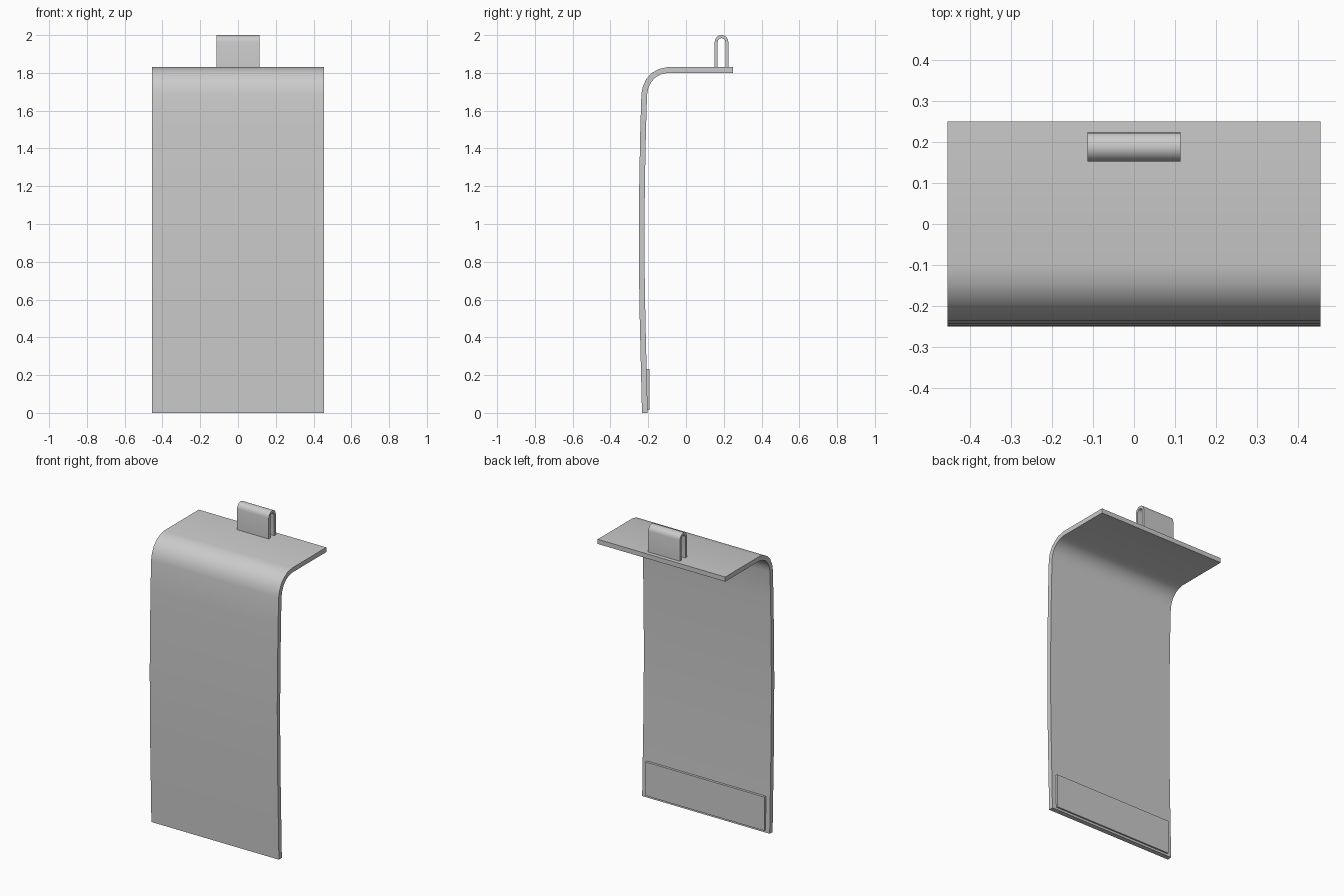
import bpy, bmesh
from math import pi, sin, cos
from mathutils import Vector

if "Cube" in bpy.data.objects:
    bpy.data.objects.remove(bpy.data.objects["Cube"])


def offset(path, t):
    """Offset an open (y, z) path to its right-hand side by t."""
    pts = [Vector(p) for p in path]
    out = []
    for i, p in enumerate(pts):
        dirs = []
        if i > 0:
            dirs.append((p - pts[i - 1]).normalized())
        if i < len(pts) - 1:
            dirs.append((pts[i + 1] - p).normalized())
        normals = [Vector((d.y, -d.x)) for d in dirs]
        n = sum(normals, Vector((0, 0))).normalized()
        out.append(p + n * (t / n.dot(normals[0])))
    return out


def extrude_strip(name, path, t, half):
    """Sheet of thickness t following a side path, extruded across x."""
    inner = offset(path, t)
    bm = bmesh.new()
    rings = []
    for x in (-half, half):
        rings.append(([bm.verts.new((x, p[0], p[1])) for p in path],
                      [bm.verts.new((x, p[0], p[1])) for p in inner]))
    (lo, li), (ro, ri) = rings
    for i in range(len(path) - 1):
        j = i + 1
        bm.faces.new((lo[i], ro[i], ro[j], lo[j]))
        bm.faces.new((li[i], li[j], ri[j], ri[i]))
        bm.faces.new((lo[i], lo[j], li[j], li[i]))
        bm.faces.new((ro[i], ri[i], ri[j], ro[j]))
    for k in (0, -1):
        bm.faces.new((lo[k], li[k], ri[k], ro[k]))
    bmesh.ops.recalc_face_normals(bm, faces=bm.faces)
    mesh = bpy.data.meshes.new(name)
    bm.to_mesh(mesh)
    bm.free()
    ob = bpy.data.objects.new(name, mesh)
    bpy.context.collection.objects.link(ob)
    bpy.context.view_layer.objects.active = ob
    ob.select_set(True)
    bpy.ops.object.shade_smooth_by_angle(angle=pi / 5)
    ob.select_set(False)
    return ob


# Curved cover panel: bowed front, rounded bend, flat top flange
panel_path = [(-0.233, 0), (-0.239, 0.25), (-0.245, 0.5), (-0.249, 0.75),
              (-0.25, 1.0), (-0.247, 1.25), (-0.242, 1.5), (-0.236, 1.69),
              (-0.228, 1.73), (-0.209, 1.77), (-0.18, 1.80), (-0.145, 1.82),
              (-0.10, 1.83), (0.25, 1.83)]
extrude_strip("cover_panel", panel_path, 0.03, 0.455)

# Inverted U spring clip on the flange
cy, r = 0.188, 0.036
arc = [(cy - r * cos(a), 1.964 + r * sin(a))
       for a in (pi * i / 8 for i in range(9))]
clip_path = [(cy - r, 1.825)] + arc + [(cy + r, 1.825)]
extrude_strip("spring_clip", clip_path, 0.016, 0.113)

# Adhesive pad on the inside of the lower edge
pad_path = [(-0.215, 0.015), (-0.215, 0.233)]
extrude_strip("inner_pad", pad_path, 0.022, 0.425)
